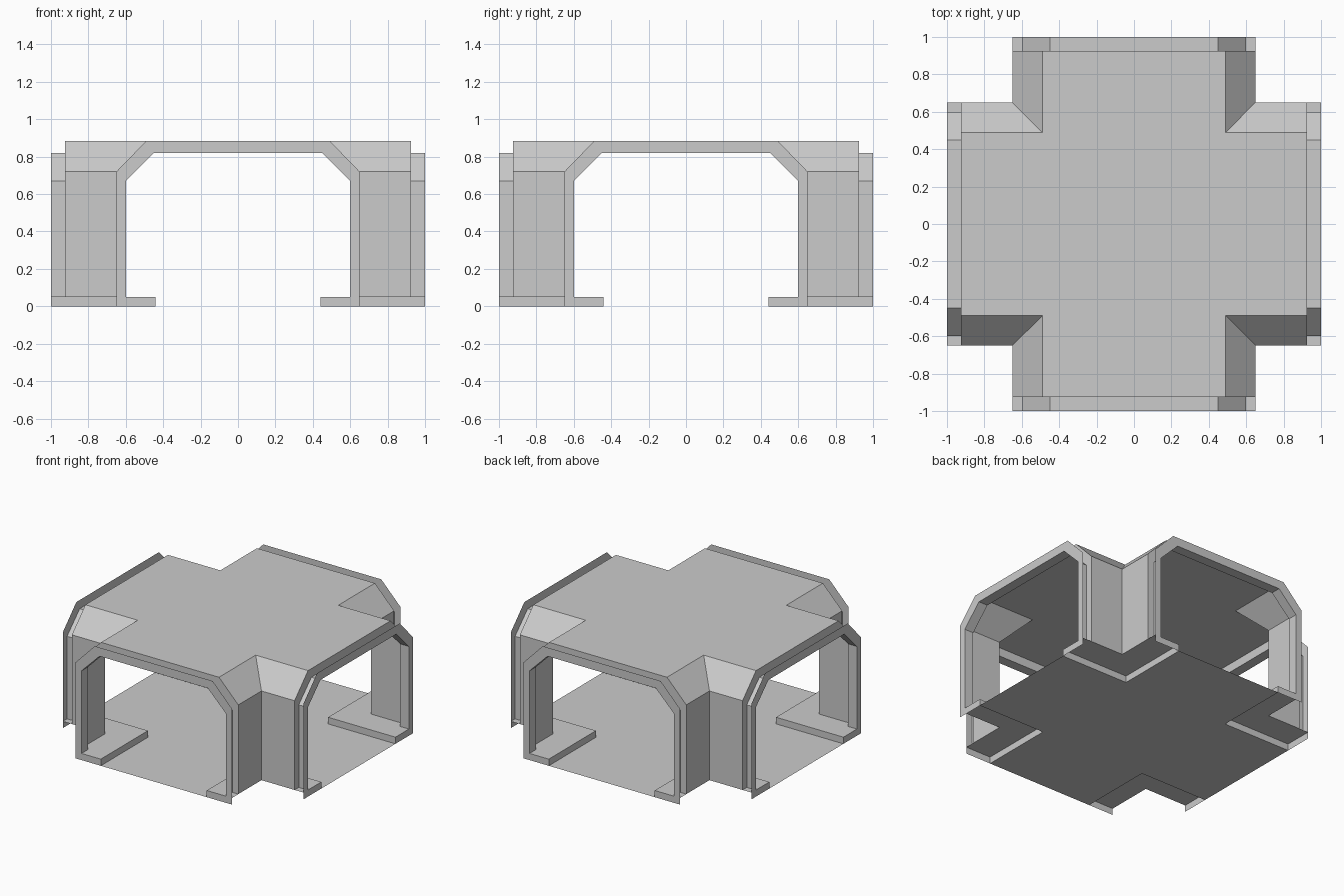
import bpy
import bmesh
from mathutils import Matrix

if "Cube" in bpy.data.objects:
    bpy.data.objects.remove(bpy.data.objects["Cube"])

END = 1.0        # outer face of each doorway
RIM = 0.925      # where the shell meets the recessed rim
OUTER = [(-.65, .05), (-.65, .72), (-.49, .885), (.49, .885), (.65, .72), (.65, .05)]
INNER = [(-.60, .05), (-.60, .67), (-.45, .82), (.45, .82), (.60, .67), (.60, .05)]
LEDGE = [(.65, .05), (.44, .05), (.44, 0)]
FLOOR = [(-.44, 0), (.44, 0)]


def bridge(bm, a, b):
    """Join two matching rows of points with quads."""
    ra, rb = [bm.verts.new(p) for p in a], [bm.verts.new(p) for p in b]
    for i in range(len(a) - 1):
        bm.faces.new((ra[i], ra[i + 1], rb[i + 1], rb[i]))


def at(profile, y):
    return [(x, y, z) for x, z in profile]


def mitred(profile):
    """Profile cut along the diagonals, so neighbouring arms meet."""
    return [(x, abs(x), z) for x, z in profile]


def square(bm, r, z):
    bm.faces.new([bm.verts.new(p) for p in
                  ((-r, -r, z), (r, -r, z), (r, r, z), (-r, r, z))])


def finish(name, bm, arms=4):
    """Repeat one arm around the centre and make the object."""
    base = bm.verts[:] + bm.edges[:] + bm.faces[:]
    for k in range(1, arms):
        dup = bmesh.ops.duplicate(bm, geom=base)["geom"]
        bmesh.ops.rotate(bm, verts=[v for v in dup if isinstance(v, bmesh.types.BMVert)],
                         cent=(0, 0, 0), matrix=Matrix.Rotation(k * 1.5707963268, 3, 'Z'))
    return name, bm


def make_object(name, bm):
    bmesh.ops.remove_doubles(bm, verts=bm.verts[:], dist=1e-4)
    bmesh.ops.recalc_face_normals(bm, faces=bm.faces[:])
    mesh = bpy.data.meshes.new(name)
    bm.to_mesh(mesh)
    bm.free()
    bpy.context.collection.objects.link(bpy.data.objects.new(name, mesh))


# Walls and roof: chamfered arms mitred at the corners, plus roof centre
bm = bmesh.new()
bridge(bm, mitred(OUTER), at(OUTER, RIM))
finish("walls_and_roof", bm)
square(bm, .49, .885)
make_object("walls_and_roof", bm)

# Doorway rims: front face, inner lining and back face around a groove
bm = bmesh.new()
bridge(bm, at(OUTER, RIM), at(INNER, RIM))
bridge(bm, at(INNER, RIM), at(INNER, END))
bridge(bm, at(INNER, END), at(OUTER, END))
for s in (-1, 1):
    bridge(bm, [(s * .44, END, 0), (s * .65, END, 0)],
           [(s * .44, END, .05), (s * .65, END, .05)])
finish("doorway_rims", bm)
make_object("doorway_rims", bm)

# Raised corner ledges, open underneath
bm = bmesh.new()
for s in (-1, 1):
    side = [(s * x, z) for x, z in LEDGE]
    bridge(bm, mitred(side), at(side, END))
finish("corner_ledges", bm)
make_object("corner_ledges", bm)

# Cross-shaped floor
bm = bmesh.new()
bridge(bm, mitred(FLOOR), at(FLOOR, END))
finish("floor", bm)
square(bm, .44, 0)
make_object("floor", bm)
